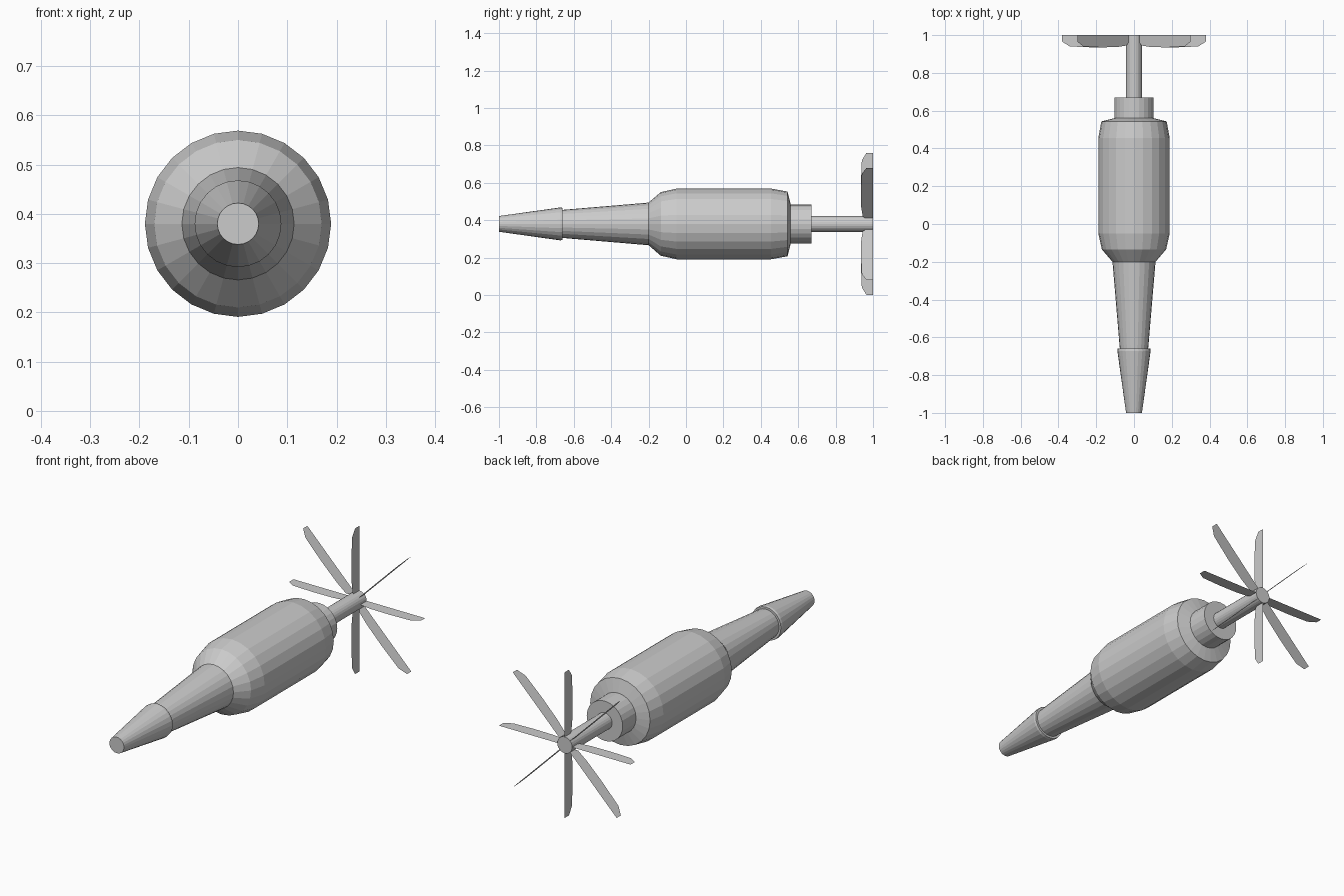
import bpy, bmesh
from math import sin, cos, pi

if "Cube" in bpy.data.objects:
    bpy.data.objects.remove(bpy.data.objects["Cube"])

AXIS_Z = 0.38
SIDES = 24


def make_object(name, bm):
    mesh = bpy.data.meshes.new(name)
    bm.to_mesh(mesh)
    bm.free()
    obj = bpy.data.objects.new(name, mesh)
    bpy.context.collection.objects.link(obj)
    return obj


def turned(name, profile):
    """Closed solid of revolution about the long axis; profile = (y, radius)."""
    bm = bmesh.new()
    rings = []
    for y, r in profile:
        rings.append([bm.verts.new((r * cos(2 * pi * i / SIDES), y,
                                    AXIS_Z + r * sin(2 * pi * i / SIDES)))
                      for i in range(SIDES)])
    for a, b in zip(rings, rings[1:]):
        for i in range(SIDES):
            j = (i + 1) % SIDES
            bm.faces.new((a[i], a[j], b[j], b[i]))
    bm.faces.new(rings[0])
    bm.faces.new(rings[-1])
    bmesh.ops.recalc_face_normals(bm, faces=bm.faces)
    return make_object(name, bm)


# Flared nose tip with a small lip
turned("nose_tip", [(-1.0, 0.042), (-0.672, 0.088), (-0.66, 0.086), (-0.66, 0.07)])

# Tapered neck, widening into the main barrel
turned("barrel", [(-0.66, 0.075), (-0.2, 0.114), (-0.135, 0.17), (-0.05, 0.189),
                  (0.455, 0.189), (0.543, 0.173), (0.56, 0.105)])

# Rear collar and tail shaft
turned("rear_collar", [(0.555, 0.104), (0.67, 0.104)])
turned("tail_shaft", [(0.665, 0.043), (1.0, 0.043)])

# Eight paper-thin tail fins; the diagonal ones reach further out
FIN = [(0.03, 1.0), (0.03, 0.97), (0.05, 0.945), (0.11, 0.937), (0.22, 0.935),
       (0.34, 0.94), (0.38, 0.965), (0.38, 1.0)]
for k in range(8):
    angle = k * pi / 4
    stretch = 0.424 / 0.38 if k % 2 else 1.0
    bm = bmesh.new()
    bm.faces.new([bm.verts.new((r * stretch * cos(angle), y,
                                AXIS_Z + r * stretch * sin(angle)))
                  for r, y in FIN])
    make_object(f"tail_fin_{k + 1}", bm)
